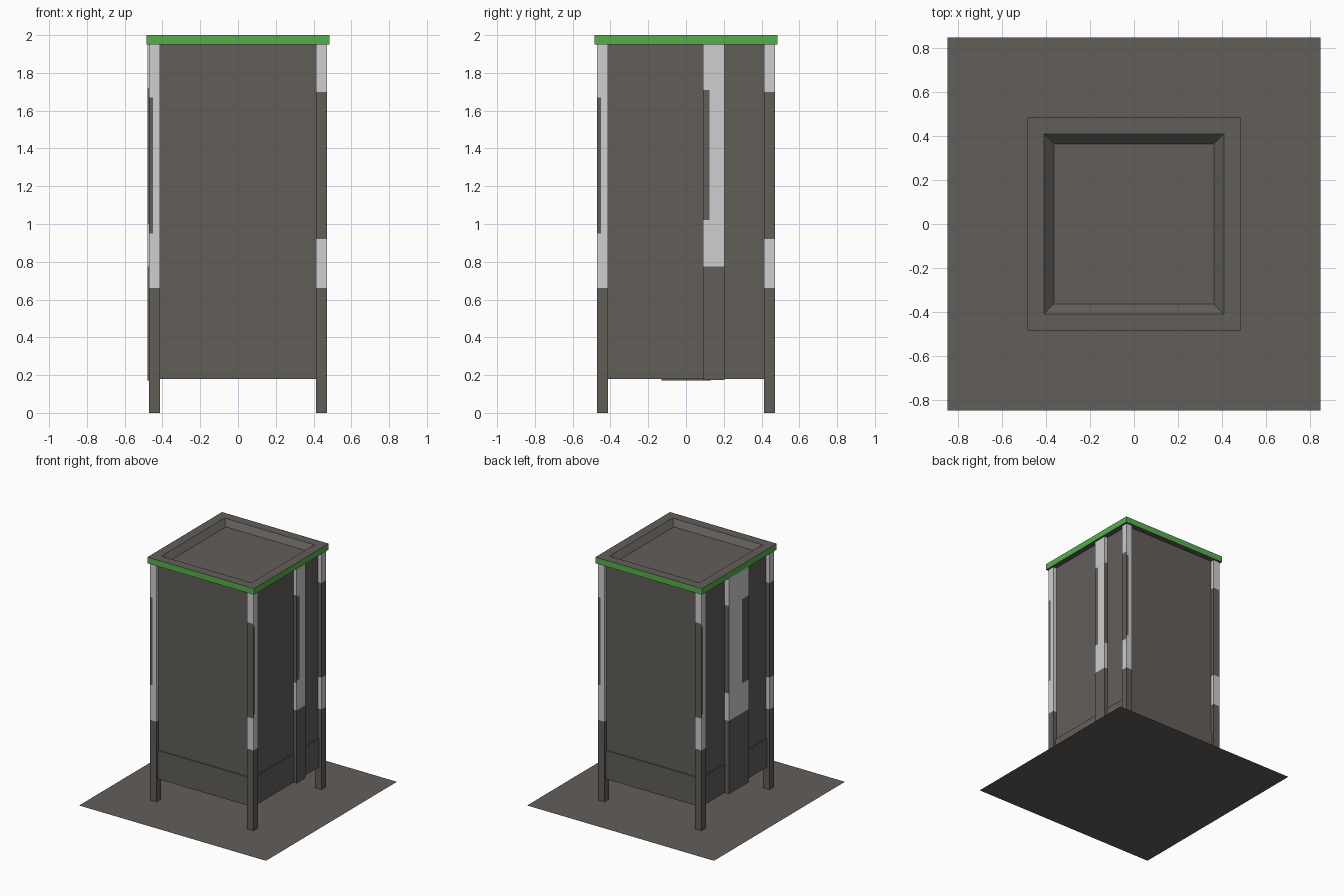
import bpy, bmesh, math
from mathutils import Matrix, Vector

if "Cube" in bpy.data.objects:
    bpy.data.objects.remove(bpy.data.objects["Cube"])


def make_material(name, color):
    m = bpy.data.materials.new(name)
    m.diffuse_color = (*color, 1)
    m.use_nodes = True
    m.node_tree.nodes["Principled BSDF"].inputs["Base Color"].default_value = m.diffuse_color
    return m


GREY = make_material("dark grey", (0.122, 0.112, 0.102))
WHITE = make_material("light grey", (0.62, 0.62, 0.62))
GREEN = make_material("green", (0.09, 0.43, 0.073))


def finish(bm, name, mats, turn=0.0):
    bm.transform(Matrix.Rotation(turn, 4, 'Z'))
    me = bpy.data.meshes.new(name)
    bm.to_mesh(me)
    bm.free()
    for m in mats:
        me.materials.append(m)
    ob = bpy.data.objects.new(name, me)
    bpy.context.collection.objects.link(ob)
    return ob


def box(lo, hi):
    bm = bmesh.new()
    lo, hi = Vector(lo), Vector(hi)
    size, mid = hi - lo, (lo + hi) / 2
    bmesh.ops.create_cube(bm, size=1, matrix=Matrix.Translation(mid) @ Matrix.Diagonal((*size, 1)))
    return bm


def painted_box(name, lo, hi, cuts, rule, turn=0.0):
    """Box cut along (axis, position) planes; rule(centre, normal) is True for dark faces."""
    bm = box(lo, hi)
    for axis, pos in cuts:
        no, co = Vector((0, 0, 0)), Vector((0, 0, 0))
        no[axis], co[axis] = 1, pos
        bmesh.ops.bisect_plane(bm, geom=bm.verts[:] + bm.edges[:] + bm.faces[:],
                               plane_co=co, plane_no=no)
    bm.normal_update()
    for f in bm.faces:
        f.material_index = 0 if rule(f.calc_center_median(), f.normal) else 1
    return finish(bm, name, [GREY, WHITE], turn)


# ground slab the cabinet stands on
bm = bmesh.new()
bmesh.ops.create_grid(bm, x_segments=1, y_segments=1, size=0.85)
finish(bm, "base_sheet", [GREY])

# recessed wall panels and the slightly thicker lower boards
finish(box((-0.44, -0.44, 0.18), (0.44, 0.44, 1.95)), "wall_panels", [GREY])
finish(box((-0.447, -0.447, 0.18), (0.447, 0.447, 0.415)), "lower_boards", [GREY])


# corner posts with painted bands, one design turned four times
def post_rule(c, n):
    if c.z < 0.66:
        return True
    if n.y < -0.5 or n.x < -0.5:
        return 0.92 < c.z < 1.70
    return n.x > 0.5 and c.y < -0.45 and 0.95 < c.z < 1.67


for i in range(4):
    painted_box(f"corner_post_{i + 1}", (0.413, -0.47, 0), (0.47, -0.413, 1.95),
                [(2, z) for z in (0.66, 0.92, 0.95, 1.67, 1.70)] + [(1, -0.45)],
                post_rule, i * math.pi / 2)


# vertical battens on the two sides, dark below and with a dark patch at one edge
def batten(name, lo, hi, patch_y, face):
    def rule(c, n):
        if c.z < 0.775:
            return True
        if abs(n.y) > 0.5:
            return 1.0 < c.z < 1.72
        return n.x * face > 0.5 and c.y < patch_y and 1.02 < c.z < 1.71
    painted_box(name, lo, hi,
                [(2, z) for z in (0.775, 1.0, 1.02, 1.71, 1.72)] + [(1, patch_y)], rule)


batten("right_batten", (0.43, 0.09, 0.175), (0.47, 0.205, 1.95), 0.125, 1)
batten("left_batten", (-0.48, -0.13, 0.172), (-0.43, 0.13, 1.95), -0.045, -1)

# roof slab with green rim and a shallow sunken top
bm = box((-0.485, -0.485, 1.95), (0.485, 0.485, 2.0))
bm.normal_update()
for f in bm.faces:
    f.material_index = 1 if abs(f.normal.z) < 0.5 else 0
top = max(bm.faces, key=lambda f: f.calc_center_median().z)
bmesh.ops.inset_region(bm, faces=[top], thickness=0.108)
bmesh.ops.inset_region(bm, faces=[top], thickness=0.062)
for v in top.verts:
    v.co.z = 1.956
bm.normal_update()
finish(bm, "roof", [GREY, GREEN])
